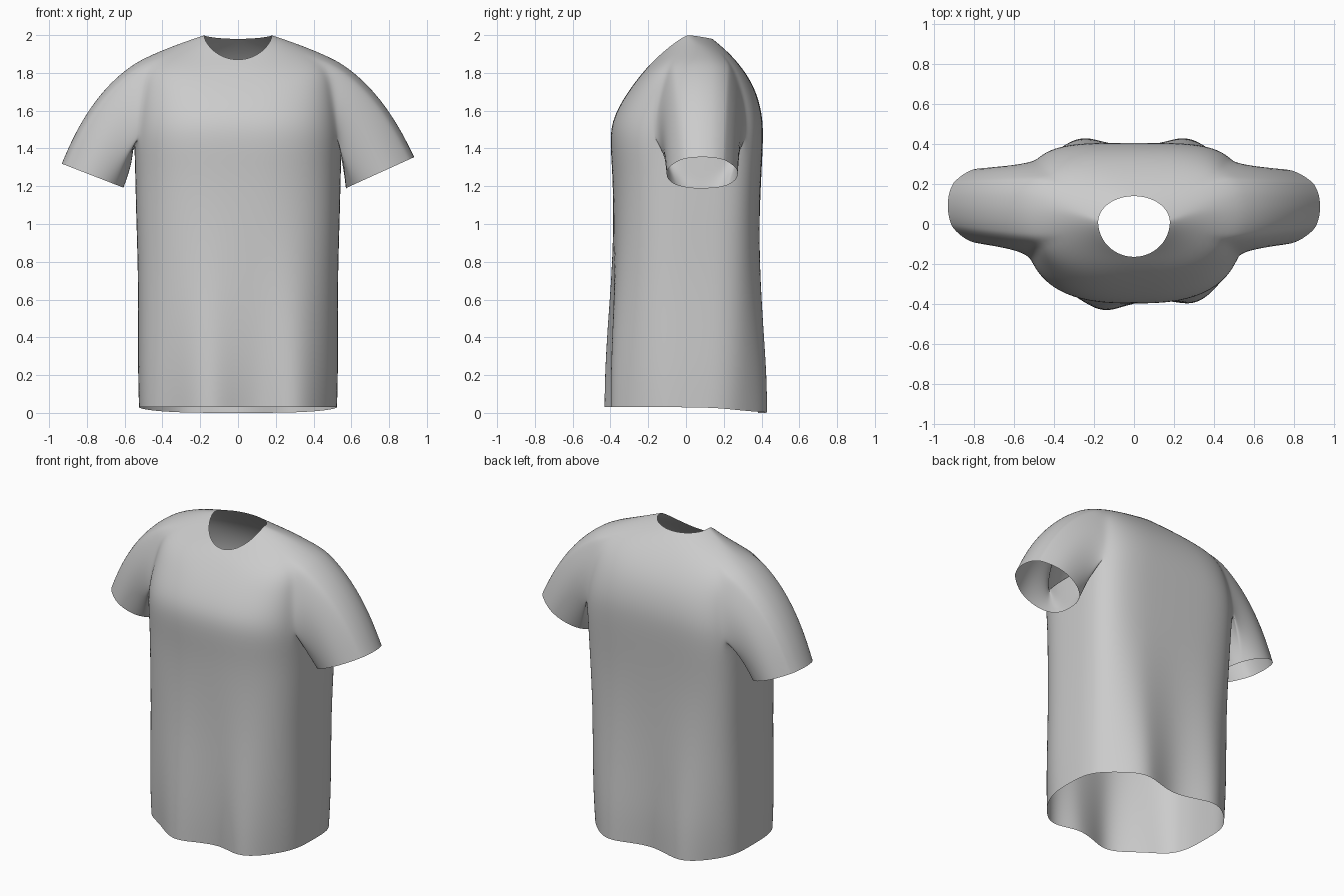
import bpy, bmesh
from math import sin, cos, pi, atan2, copysign
from mathutils import Vector

if "Cube" in bpy.data.objects:
    bpy.data.objects.remove(bpy.data.objects["Cube"], do_unlink=True)

fabric = bpy.data.materials.new("grey fabric")
fabric.use_nodes = True
grey = (0.6, 0.6, 0.6, 1)
fabric.diffuse_color = grey
fabric.node_tree.nodes["Principled BSDF"].inputs["Base Color"].default_value = grey

COLS = 48
HALF = COLS // 2

# Torso rings: front (y, z), back (y, z), side (x, y, z), roundness front, back
rings = [
    ((-.405, .03), (.405, 0), (.525, 0, .03), 2.6, 3.4),
    ((-.41, .2), (.41, .2), (.53, 0, .2), 2.6, 3.5),
    ((-.405, .45), (.40, .45), (.53, 0, .45), 2.6, 3.7),
    ((-.39, .75), (.39, .75), (.53, 0, .75), 2.6, 3.8),
    ((-.385, 1.05), (.39, 1.05), (.54, .01, 1.05), 2.6, 3.9),
    ((-.39, 1.28), (.40, 1.28), (.545, .02, 1.28), 2.6, 4),
    ((-.405, 1.46), (.41, 1.46), (.55, .03, 1.45), 2.7, 4),
    ((-.385, 1.57), (.405, 1.58), (.54, .04, 1.57), 2.7, 3.8),
    ((-.315, 1.69), (.37, 1.71), (.525, .05, 1.72), 2.7, 3.5),
    ((-.255, 1.77), (.305, 1.82), (.50, .07, 1.88), 2.6, 3.1),
    ((-.205, 1.83), (.22, 1.915), (.33, .06, 1.95), 2.3, 2.4),
    ((-.165, 1.87), (.14, 1.98), (.18, .01, 2.0), 2, 2),
]
ARM_LOW, ARM_HIGH = 6, 9          # rings bounding the armholes
ARM_FRONT, ARM_BACK = -3, 5       # columns bounding the armholes


def torso_point(ring, j):
    front, back, side, nf, nb = ring
    a = 2 * pi * j / COLS
    c, s = cos(a), sin(a)
    (ty, tz), n = (front, nf) if s < 0 else (back, nb)
    x = side[0] * copysign(abs(c) ** (2 / n), c)
    y = side[1] + (ty - side[1]) * abs(s) ** (2 / n)
    z = side[2] + (tz - side[2]) * abs(s) ** 1.25
    # Soft folds that widen toward the hem
    fade = max(0, 1 - z / 1.1) ** 1.4 * abs(s)
    if s < 0:
        y -= .042 * fade * cos(2 * pi * (x + .15) / .48)
    else:
        y -= .042 * fade * cos(2 * pi * x / .54)
    return Vector((x, y, z))


bm = bmesh.new()
grid = [[bm.verts.new(torso_point(r, j)) for j in range(COLS)] for r in rings]


def in_armhole(i, j):
    if not ARM_LOW <= i < ARM_HIGH:
        return False
    offset = (j + HALF) % COLS - HALF
    return (ARM_FRONT <= offset < ARM_BACK
            or HALF - ARM_BACK <= j < HALF - ARM_FRONT)


# Torso and yoke, leaving the armholes open
for i in range(len(rings) - 1):
    for j in range(COLS):
        if not in_armhole(i, j):
            k = (j + 1) % COLS
            bm.faces.new((grid[i][j], grid[i][k], grid[i + 1][k], grid[i + 1][j]))


def add_sleeve(side, outer, inner, steps=7):
    """Sweep the armhole outline along curves down to a round cuff."""
    def vert(i, j):
        return grid[i][(j if side > 0 else HALF - j) % COLS]

    loop = [vert(ARM_LOW, j) for j in range(ARM_FRONT, ARM_BACK)]
    loop += [vert(i, ARM_BACK) for i in range(ARM_LOW, ARM_HIGH)]
    loop += [vert(ARM_HIGH, j) for j in range(ARM_BACK, ARM_FRONT, -1)]
    loop += [vert(i, ARM_FRONT) for i in range(ARM_HIGH, ARM_LOW, -1)]

    outer, inner = Vector(outer), Vector(inner)
    centre, up = (outer + inner) / 2, (outer - inner) / 2
    axis = Vector((up.z, 0, -up.x)).normalized()
    ys, zs = [v.co.y for v in loop], [v.co.z for v in loop]
    yc, zc = (max(ys) + min(ys)) / 2, (max(zs) + min(zs)) / 2
    hy, hz = (max(ys) - min(ys)) / 2, (max(zs) - min(zs)) / 2

    paths = []
    for v in loop:
        start = Vector((v.co.x * side, v.co.y, v.co.z))
        a = atan2((start.z - zc) / hz, (start.y - yc) / hy)
        end = centre + up * sin(a) + Vector((0, .203 * cos(a), 0))
        bend = end - axis * (end - start).length * .62
        bend.y = (start.y + end.y) / 2
        path = [v]
        for n in range(1, steps + 1):
            t = n / steps
            p = start * (1 - t) ** 2 + bend * 2 * t * (1 - t) + end * t * t
            p.x = max(p.x, start.x + .02 * t)
            path.append(bm.verts.new((p.x * side, p.y, p.z)))
        paths.append(path)
    for p, q in zip(paths, paths[1:] + paths[:1]):
        for n in range(steps):
            bm.faces.new((p[n], q[n], q[n + 1], p[n + 1]))


add_sleeve(1, (.935, .085, 1.355), (.56, .085, 1.185))
add_sleeve(-1, (.935, .09, 1.32), (.6, .09, 1.19))

bmesh.ops.recalc_face_normals(bm, faces=bm.faces)
for f in bm.faces:
    f.smooth = True

mesh = bpy.data.meshes.new("shirt")
bm.to_mesh(mesh)
bm.free()
mesh.materials.append(fabric)
shirt = bpy.data.objects.new("shirt", mesh)
bpy.context.collection.objects.link(shirt)
smooth = shirt.modifiers.new("smooth", "SUBSURF")
smooth.levels = smooth.render_levels = 2
